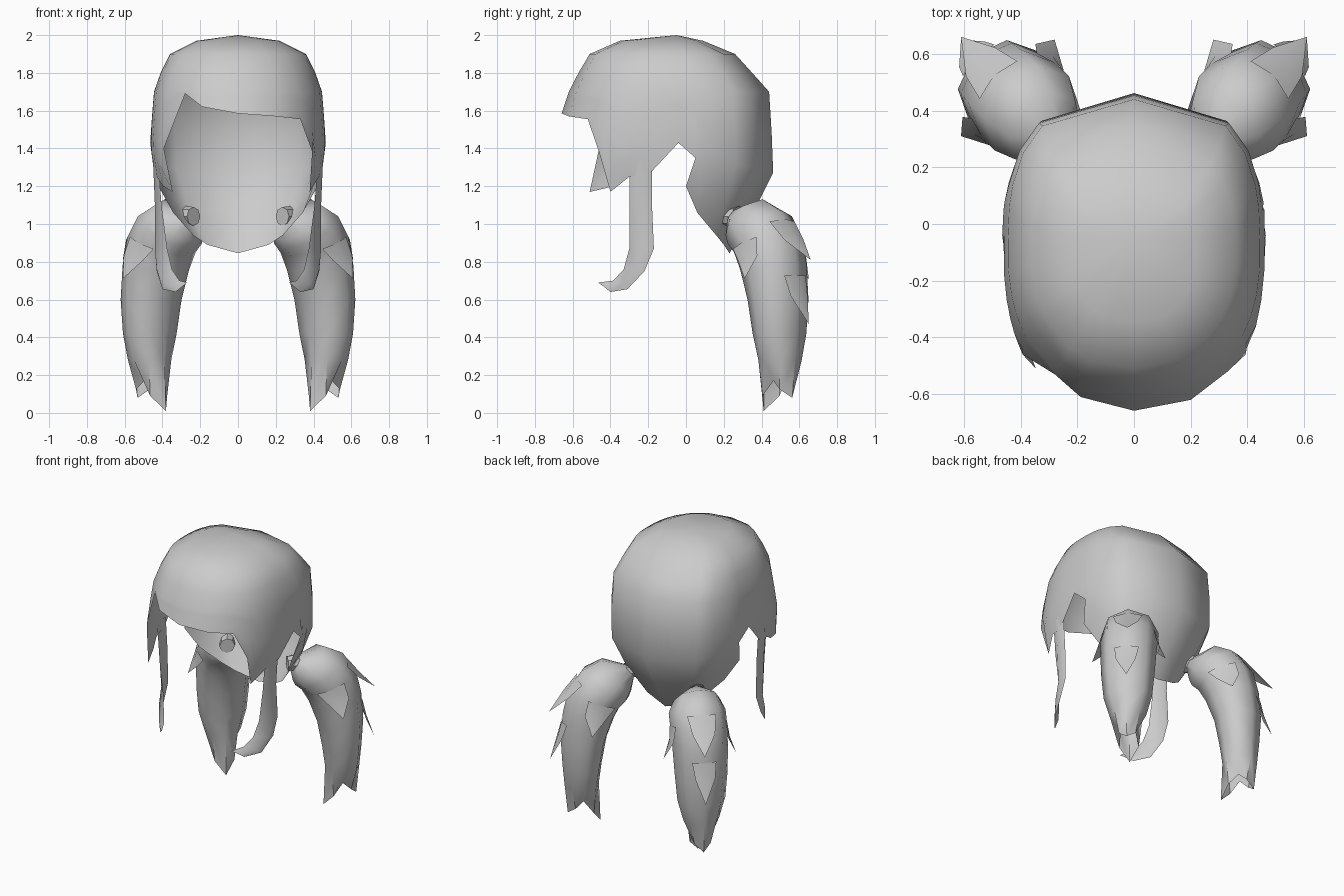
import bpy, bmesh, math
from mathutils import Vector

cube = bpy.data.objects.get("Cube")
if cube:
    bpy.data.objects.remove(cube, do_unlink=True)

grey = bpy.data.materials.new("hair_grey")
grey.use_nodes = True
grey.diffuse_color = (0.6, 0.6, 0.6, 1)
bsdf = next(n for n in grey.node_tree.nodes if n.type == "BSDF_PRINCIPLED")
bsdf.inputs["Base Color"].default_value = grey.diffuse_color
bsdf.inputs["Roughness"].default_value = 0.8


def loft(name, rows, closed=True, apex=None, angle=50):
    """Skin rows of points with quads; an apex closes the first row."""
    bm = bmesh.new()
    rings = [[bm.verts.new(p) for p in row] for row in rows]
    n = len(rings[0])
    spans = range(n if closed else n - 1)
    for a, b in zip(rings, rings[1:]):
        for i in spans:
            j = (i + 1) % n
            bm.faces.new((a[i], a[j], b[j], b[i]))
    if apex:
        top = bm.verts.new(apex)
        for i in spans:
            bm.faces.new((top, rings[0][(i + 1) % n], rings[0][i]))
    bmesh.ops.recalc_face_normals(bm, faces=bm.faces)
    mesh = bpy.data.meshes.new(name)
    bm.to_mesh(mesh)
    bm.free()
    mesh.materials.append(grey)
    obj = bpy.data.objects.new(name, mesh)
    bpy.context.collection.objects.link(obj)
    bpy.ops.object.select_all(action="DESELECT")
    obj.select_set(True)
    bpy.context.view_layer.objects.active = obj
    bpy.ops.object.shade_smooth_by_angle(angle=math.radians(angle))
    return obj


# Scalp: cross-sections as height, front y, back y, half width
SECTIONS = [(1.97, -.35, .09, .22), (1.90, -.51, .26, .36), (1.74, -.605, .405, .44),
            (1.70, -.62, .44, .445), (1.58, -.66, .447, .455), (1.43, -.70, .457, .465),
            (1.26, -.80, .462, .445), (1.18, -.80, .42, .415), (1.06, -.7, .355, .35),
            (.94, -.6, .30, .27), (.845, -.6, .23, .18)]
MID = -0.1


def section(z):
    for a, b in zip(SECTIONS, SECTIONS[1:]):
        if z >= b[0]:
            t = (z - a[0]) / (b[0] - a[0])
            return [p + (q - p) * t for p, q in zip(a, b)][1:]
    return SECTIONS[-1][1:]


def power(c):
    """The back of the head is squarer than the front."""
    return .72 if c > 0 else .9


def direction(y, z):
    front, back, _ = section(z)
    c = (y - MID) / ((back - MID) if y > MID else (MID - front))
    return math.copysign(min(abs(c), 1) ** (1 / power(c)), c)


def on_scalp(c, z, side):
    front, back, width = section(z)
    reach = back - MID if c > 0 else MID - front
    y = MID + math.copysign(abs(c) ** power(c), c) * reach
    return (side * width * math.sqrt(1 - c * c) ** power(c), y, z)


def column(side, y, z, shift=0):
    """One strip from crown to hairline, ending at depth y and height z."""
    c = direction(y, z)
    levels = [1.97, 1.90, 1.80, 1.70] + [1.70 + (z - 1.70) * t for t in (.25, .5, .75)]
    return [on_scalp(c, h, side) for h in levels] + [on_scalp(direction(y + shift, z), z, side)]


# Hairline runs from fringe to nape, with different temple points on each side
NAPE = [(-.30, 1.25), (-.18, 1.28), (-.04, 1.43), (.05, 1.35), (.07, 1.2, -.07),
        (.10, 1.06, -.04), (.16, .94), (.20, .89)]
LEFT = [(-.62, 1.57), (-.52, 1.555), (-.46, 1.38), (-.40, 1.17)] + NAPE
RIGHT = [(-.61, 1.62), (-.53, 1.69), (-.46, 1.4), (-.43, 1.17, -.08), (-.38, 1.2)] + NAPE
columns = [column(1, -.66, 1.585)]
columns += [column(1, *p) for p in LEFT]
columns += [column(1, .23, .845)]
columns += [column(-1, *p) for p in reversed(RIGHT)]
loft("scalp_hair", list(zip(*columns)), apex=(0, -.05, 2.0), angle=60)

# Side locks: front edge, ridge and rear edge at each station
LOCK = [((.42, -.30, 1.30), (.45, -.24, 1.34), (.44, -.18, 1.34)),
        ((.405, -.30, 1.1), (.44, -.24, 1.1), (.425, -.18, 1.1)),
        ((.375, -.30, .87), (.44, -.23, .87), (.43, -.17, .87)),
        ((.35, -.33, .76), (.43, -.27, .76), (.43, -.22, .75)),
        ((.31, -.385, .70), (.38, -.34, .68), (.40, -.31, .655)),
        ((.27, -.465, .69), (.30, -.43, .665), (.33, -.40, .64))]

# Bunches: each ring is centre, radius, tilt and breadth, facing diagonally outward
EIGHT = range(0, 360, 45)


def spoke(side, centre, deg, radius, tilt=0, breadth=1, z=None):
    a, t = math.radians(deg), math.radians(tilt)
    out = Vector((1, 1, 0)).normalized() * math.cos(t) + Vector((0, 0, math.sin(t)))
    across = Vector((1, -1, 0)).normalized() * breadth
    p = Vector(centre) + (out * math.cos(a) + across * math.sin(a)) * radius
    if z is not None:
        p.z = z
    return (side * p.x, p.y, p.z)


def ring(side, centre, radius, tilt=0, breadth=1, angles=EIGHT):
    return [spoke(side, centre, d, radius, tilt, breadth) for d in angles]


# Split end: radius and height by angle from outward
END_TIPS = {0: (.095, .08), 45: (.075, .125), 90: (.045, .17), 135: (.09, .09), 180: (.118, .01)}


def split_end(side):
    tips = [(d, *END_TIPS[min(d, 360 - d)]) for d in EIGHT]
    return [spoke(side, (.465, .495, 0), d, r, z=z) for d, r, z in tips]


def flap(name, side, facing, top, middle, tip):
    """Pointed layer lifting off the bunch; top and middle are ring settings."""
    rows = [ring(side, *middle, angles=[facing + d for d in (-22, 0, 22)]),
            ring(side, *top, angles=[facing + d for d in (-30, 0, 30)])]
    loft(name, rows, closed=False, apex=(side * tip[0], *tip[1:]))


for side, label in ((1, "left"), (-1, "right")):
    loft(label + "_side_lock", [[(side * x, y, z) for x, y, z in row] for row in LOCK],
         closed=False)
    # Bunch bends over from the tie, hangs down and splits at the end
    loft(label + "_bunch", [
        ring(side, (.255, .255, 1.04), .045, 60),
        ring(side, (.315, .335, 1.02), .15, 48),
        ring(side, (.36, .39, .97), .185, 33),
        ring(side, (.405, .435, .89), .185, 18),
        ring(side, (.435, .463, .77), .172, 6, 1.05),
        ring(side, (.46, .487, .60), .15, 0, 1.15),
        ring(side, (.467, .495, .42), .128, 0, 1.22),
        ring(side, (.468, .498, .28), .112, 0, 1.05),
        split_end(side)], apex=(side * .24, .24, 1.04))
    # Pointed layers: two outward, one on either flank
    flap(label + "_upper_flap", side, 0, ((.375, .405, .94), .188, 27),
         ((.42, .45, .87), .192, 15), (.61, .66, .81))
    flap(label + "_lower_flap", side, 0, ((.45, .48, .72), .158, 3),
         ((.46, .487, .62), .17), (.61, .65, .47))
    flap(label + "_front_flap", side, 90, ((.395, .425, .90), .187, 20),
         ((.425, .455, .82), .196, 10), (.61, .31, .71))
    flap(label + "_back_flap", side, -90, ((.395, .425, .90), .187, 20),
         ((.425, .455, .82), .196, 10), (.28, .65, .71))
    # Tie joins the bunch to the scalp
    loft(label + "_hair_tie", [ring(side, (.235, .215, 1.04), .05, 90),
                               ring(side, (.28, .28, 1.04), .055, 90)],
         apex=(side * .235, .215, 1.04), angle=30)
